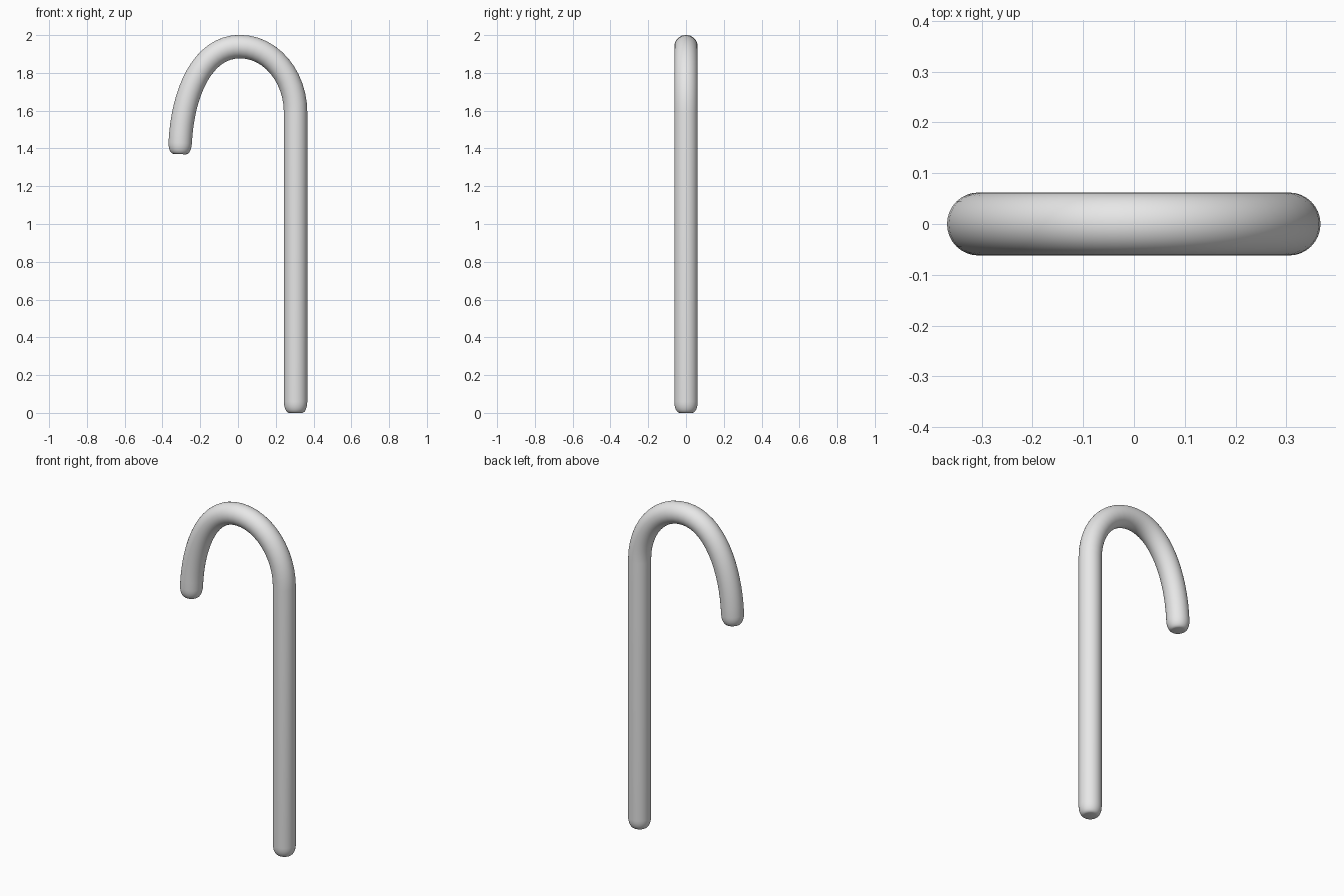
import bpy, bmesh, math
from mathutils import Vector
from mathutils.geometry import interpolate_bezier

if "Cube" in bpy.data.objects:
    bpy.data.objects.remove(bpy.data.objects["Cube"], do_unlink=True)

RADIUS, TIP, CAP, SIDES = 0.062, 0.034, 0.06, 32


def material(name, colour):
    mat = bpy.data.materials.new(name)
    mat.use_nodes = True
    mat.diffuse_color = colour
    mat.node_tree.nodes["Principled BSDF"].inputs["Base Color"].default_value = colour
    return mat


def at(x, z):
    return Vector((x, 0, z))


def cap(base, direction):
    """Rounded tip as (centre, radius) pairs, going outward from base."""
    steps = 6
    out = []
    for i in range(1, steps + 1):
        a = math.pi / 2 * i / steps
        out.append((base + direction * CAP * math.sin(a),
                    TIP + (RADIUS - TIP) * math.cos(a)))
    return out


# Centre line: straight shaft, near arch, drooping hook
foot, shoulder, crown, hook_end = at(0.305, CAP), at(0.305, 1.59), at(0.01, 1.939), at(-0.306, 1.43)
near_arch = interpolate_bezier(shoulder, at(0.305, 1.78), at(0.175, 1.939), crown, 13)
far_arch = interpolate_bezier(crown, at(-0.19, 1.939), at(-0.294, 1.69), hook_end, 17)
path = [foot] + near_arch + far_arch[1:]

# Rounded tips at both ends
hook_dir = (hook_end - at(-0.294, 1.69)).normalized()
stations = cap(foot, Vector((0, 0, -1)))[::-1]
stations += [(p, RADIUS) for p in path]
stations += cap(hook_end, hook_dir)

# Sweep a circle along the centre line
bm = bmesh.new()
rings = []
for i, (centre, radius) in enumerate(stations):
    ahead = stations[min(i + 1, len(stations) - 1)][0]
    behind = stations[max(i - 1, 0)][0]
    tangent = (ahead - centre).normalized() + (centre - behind).normalized()
    tangent.normalize()
    side = Vector((0, 1, 0))
    across = side.cross(tangent)
    rings.append([bm.verts.new(centre + radius * (math.cos(a) * across + math.sin(a) * side))
                  for a in (math.tau * k / SIDES for k in range(SIDES))])
for low, high in zip(rings, rings[1:]):
    for k in range(SIDES):
        n = (k + 1) % SIDES
        bm.faces.new((low[k], low[n], high[n], high[k]))
bm.faces.new(rings[0])
bm.faces.new(rings[-1])
bmesh.ops.recalc_face_normals(bm, faces=bm.faces)

mesh = bpy.data.meshes.new("hooked_cane")
bm.to_mesh(mesh)
bm.free()
mesh.materials.append(material("light grey", (0.8, 0.8, 0.8, 1)))
cane = bpy.data.objects.new("hooked_cane", mesh)
bpy.context.collection.objects.link(cane)

# Smooth shading
bpy.ops.object.select_all(action="DESELECT")
cane.select_set(True)
bpy.context.view_layer.objects.active = cane
bpy.ops.object.shade_smooth_by_angle(angle=math.radians(40))
